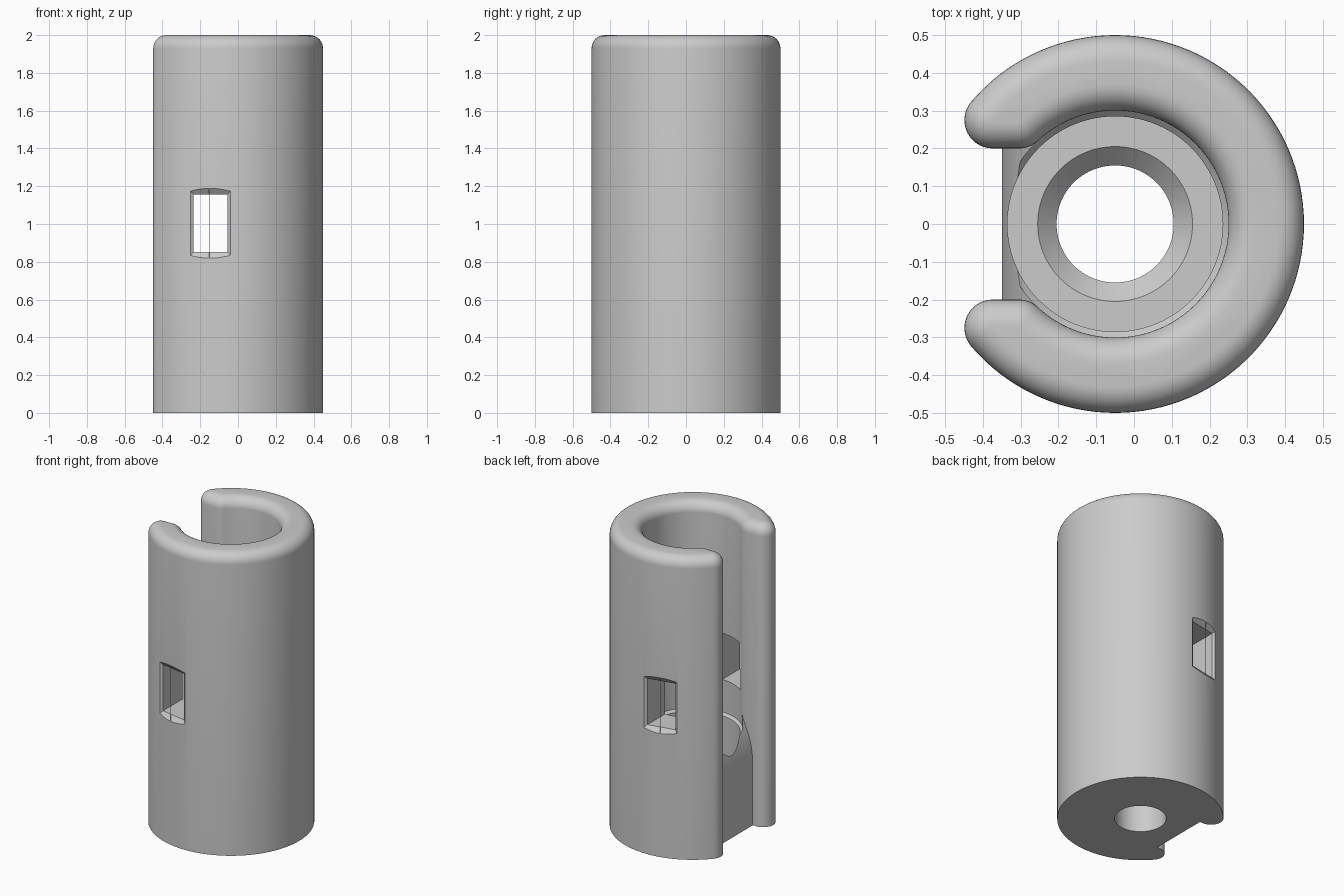
import bpy, bmesh, math
from math import sin, cos, pi, sqrt, atan2

cube = bpy.data.objects.get("Cube")
if cube:
    bpy.data.objects.remove(cube)

CX = -0.05            # axis of the cylinder
R, BORE = 0.5, 0.3    # outer and bore radius
SLOT = 0.2            # half width of the slot
LIP = 0.075           # rounding of the slot lips
TOP_ROUND = 0.07
HEIGHT = 2.0

grey = bpy.data.materials.new("plain_grey")
grey.use_nodes = True
grey.diffuse_color = (0.6, 0.6, 0.6, 1)
grey.node_tree.nodes["Principled BSDF"].inputs["Base Color"].default_value = (0.6, 0.6, 0.6, 1)


def make_object(name, bm, helper=False):
    bmesh.ops.recalc_face_normals(bm, faces=bm.faces[:])
    mesh = bpy.data.meshes.new(name)
    bm.to_mesh(mesh)
    bm.free()
    mesh.materials.append(grey)
    ob = bpy.data.objects.new(name, mesh)
    bpy.context.collection.objects.link(ob)
    if helper:
        ob.hide_render = True
    return ob


def loft(name, rings, helper=False):
    """Skin a list of matching closed rings and cap both ends."""
    bm = bmesh.new()
    loops = [[bm.verts.new(p) for p in ring] for ring in rings]
    n = len(loops[0])
    for a, b in zip(loops, loops[1:]):
        for i in range(n):
            j = (i + 1) % n
            bm.faces.new((a[i], a[j], b[j], b[i]))
    bm.faces.new(loops[0][::-1])
    bm.faces.new(loops[-1])
    return make_object(name, bm, helper)


def arc(cx, cy, r, a0, a1, n):
    return [(cx + r * cos(a0 + (a1 - a0) * i / n), cy + r * sin(a0 + (a1 - a0) * i / n))
            for i in range(n + 1)]


def c_outline(d):
    """C-shaped plan, inset by d: outer wall, lip, slot corner, bore."""
    y = SLOT + LIP
    lip_x = sqrt((R - LIP) ** 2 - y * y)
    corner_x = sqrt((BORE + LIP) ** 2 - y * y)
    lip_a = atan2(y, -lip_x)
    bore_a = atan2(y, -corner_x)
    half = arc(CX, 0, R - d, 0, lip_a, 48)
    half += arc(CX - lip_x, y, LIP - d, lip_a, 1.5 * pi, 14)[1:]
    half += arc(CX - corner_x, y, LIP - d, 1.5 * pi, pi + bore_a, 6)
    half += arc(CX, 0, BORE + d, bore_a, 0, 40)[1:]
    return half + [(px, -py) for px, py in half[-2:0:-1]]


# Slotted shell with a rounded top rim
levels = [(0, 0)]
for i in range(9):
    t = i / 8 * pi / 2
    levels.append((TOP_ROUND * (1 - cos(t)), HEIGHT - TOP_ROUND + TOP_ROUND * sin(t)))
body = loft("slotted_tube", [[(x, y, z) for x, y in c_outline(d)] for d, z in levels])

# Core that fills the lower part, its slot side curving inward near the top
WALL_X, CURVE_Z, CURVE_R = -0.35, 0.41, 0.55
profile = [(0.28, 0), (WALL_X, 0)]
for i in range(17):
    t = i / 16 * 0.85
    profile.append((WALL_X + CURVE_R * (1 - cos(t)), CURVE_Z + CURVE_R * sin(t)))
profile.append((0.28, profile[-1][1]))
core = loft("lower_core", [[(x, y, z) for x, z in profile] for y in (-0.32, 0.32)], True)

# Stepped bore: drain hole, funnel, floor, chamfered seat, main bore
steps = [(0.155, -0.1), (0.155, 0.28), (0.205, 0.33), (0.285, 0.33),
         (0.285, 0.62), (BORE + 0.0005, 0.636), (BORE + 0.0005, 2.1)]
bore = loft("bore_cutter",
            [[(x, y, z) for x, y in arc(CX, 0, r, 0, 2 * pi, 96)[:-1]] for r, z in steps], True)

# Rectangular side windows, flared where they meet the outer wall
def window_ring(side, depth, grow):
    ring = []
    for sx, sz in ((-1, -1), (1, -1), (1, 1), (-1, 1)):
        x = -0.146 + sx * (0.09 + grow)
        y = sqrt(R * R - (x - CX) ** 2) + depth
        ring.append((x, side * y, 1.004 + sz * (0.153 + grow)))
    return ring


windows = loft("window_cutter", [window_ring(-1, 0.016, 0.032), window_ring(-1, -0.016, 0),
                                 window_ring(1, -0.016, 0), window_ring(1, 0.016, 0.032)], True)

# Combine the parts
for tool, mode in ((core, 'UNION'), (bore, 'DIFFERENCE'), (windows, 'DIFFERENCE')):
    mod = body.modifiers.new(tool.name, 'BOOLEAN')
    mod.object = tool
    mod.operation = mode
    mod.solver = 'EXACT'
bpy.ops.object.select_all(action='DESELECT')
body.select_set(True)
bpy.context.view_layer.objects.active = body
for mod in list(body.modifiers):
    bpy.ops.object.modifier_apply(modifier=mod.name)
for tool in (core, bore, windows):
    bpy.data.objects.remove(tool)

bpy.ops.object.shade_smooth_by_angle(angle=math.radians(30))
